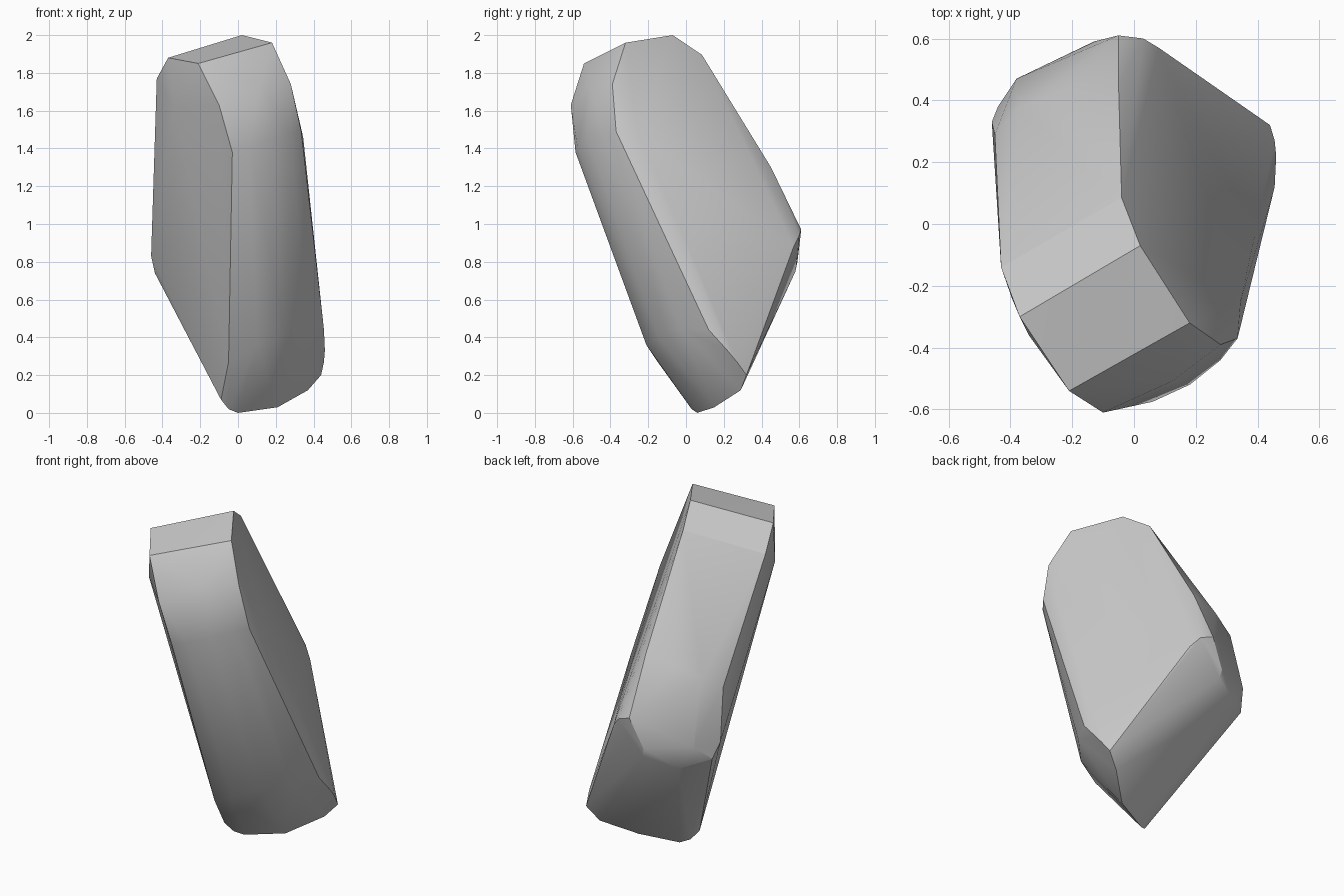
import bpy, bmesh, math

# Faceted stone: key corners grouped by region, wrapped in a convex hull
cap = [(-.37, -.30, 1.88), (.02, -.07, 2.0), (.18, -.32, 1.96), (-.21, -.54, 1.85)]

# Bevelled band just below the cap
shoulder = [(-.10, -.61, 1.63), (.12, -.51, 1.745), (.28, -.39, 1.74),
            (-.04, .085, 1.895), (-.43, -.14, 1.77), (-.34, -.36, 1.62),
            (-.395, -.24, 1.80)]

# Rounded front: upper and lower arcs, soft side ridges between them
front_top = [(-.03, -.585, 1.38), (.06, -.575, 1.41), (.18, -.52, 1.45),
             (.28, -.44, 1.48), (.335, -.37, 1.49)]
front_low = [(-.05, -.15, .27), (.10, -.21, .36), (.25, -.15, .41),
             (.37, -.03, .45), (.455, .12, .44)]
ridges = [(.345, -.25, 1.46), (.39, -.04, 1.0), (-.15, -.28, .90)]

# Bulging back and its lower rim
back = [(-.05, .45, 1.30), (-.22, .43, 1.26), (-.37, .375, 1.20), (-.45, .29, 1.14),
        (.03, .60, .94), (-.05, .61, .97), (-.46, .33, .83), (-.38, .47, .83),
        (-.13, .59, .80), (.08, .57, .88)]
back_rim = [(-.12, .58, .75), (-.30, .50, .69), (-.44, .38, .74)]

# Wedge foot
foot = [(0, .06, 0), (.21, .15, .03), (.37, .29, .12), (.44, .32, .20),
        (.455, .27, .27), (.46, .22, .33), (-.05, .03, .02), (-.09, 0, .07)]

bm = bmesh.new()
for p in cap + shoulder + front_top + front_low + ridges + back + back_rim + foot:
    bm.verts.new(p)
bmesh.ops.convex_hull(bm, input=bm.verts)
loose = [v for v in bm.verts if not v.link_faces]
bmesh.ops.delete(bm, geom=loose, context='VERTS')
bmesh.ops.recalc_face_normals(bm, faces=bm.faces)

mesh = bpy.data.meshes.new("stone")
bm.to_mesh(mesh)
bm.free()
stone = bpy.data.objects.new("stone", mesh)
bpy.context.collection.objects.link(stone)

# Soft shading across shallow facets, crisp main edges
bpy.context.view_layer.objects.active = stone
stone.select_set(True)
bpy.ops.object.shade_smooth_by_angle(angle=math.radians(22))
